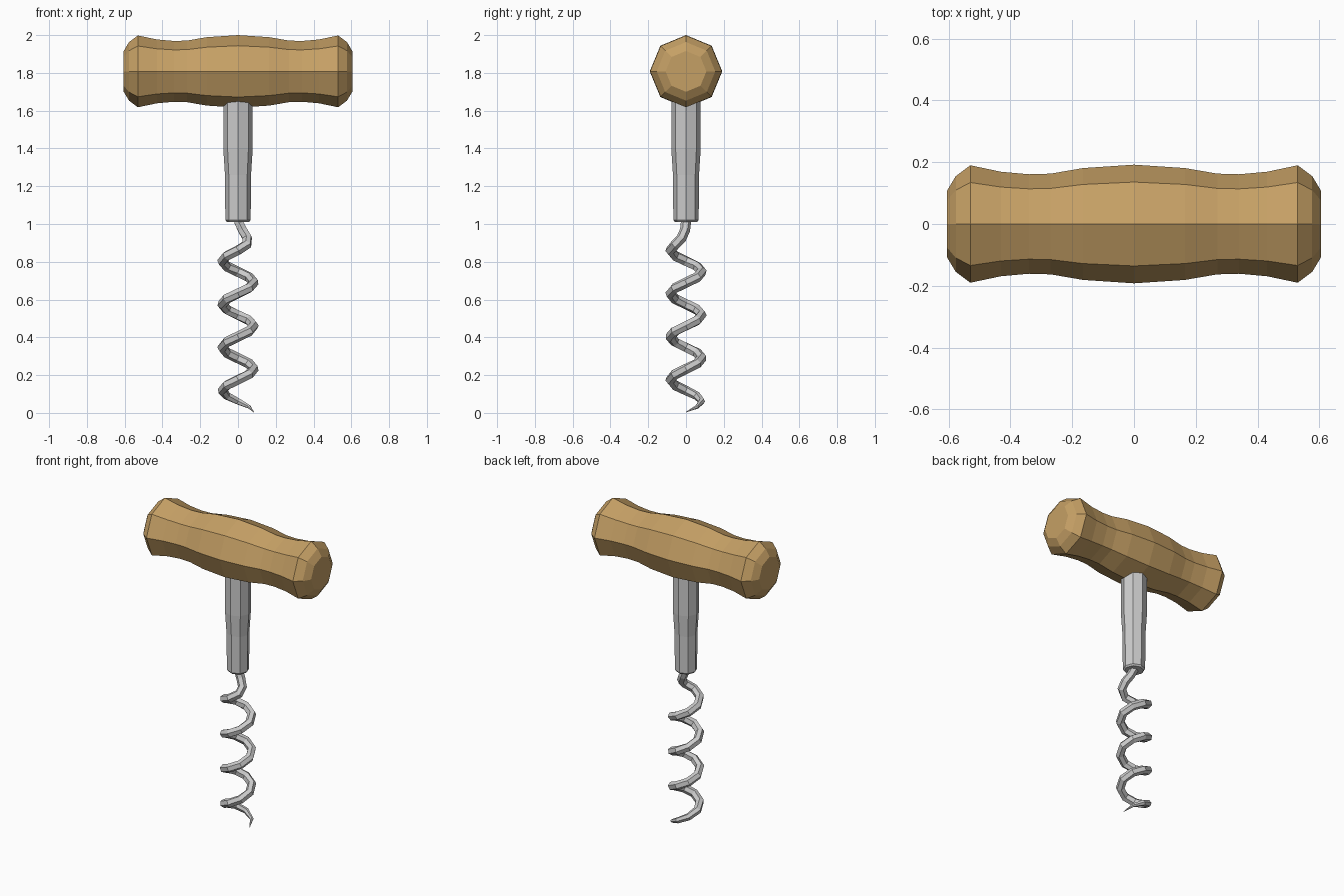
import bpy, bmesh, math
from mathutils import Vector

if "Cube" in bpy.data.objects:
    bpy.data.objects.remove(bpy.data.objects["Cube"])


def sweep(name, stations, sides, ref, caps=True):
    """Loft polygon rings along a path of (point, radius) stations."""
    bm = bmesh.new()
    pts = [Vector(p) for p, r in stations]
    u = Vector(ref)
    rings = []
    for i, (p, r) in enumerate(stations):
        t = (pts[min(i + 1, len(pts) - 1)] - pts[max(i - 1, 0)]).normalized()
        u = (u - t * u.dot(t)).normalized()
        v = t.cross(u)
        angles = [2 * math.pi * k / sides for k in range(sides)]
        rings.append([bm.verts.new(pts[i] + r * (math.cos(a) * u + math.sin(a) * v)) for a in angles])
    for a, b in zip(rings, rings[1:]):
        for k in range(sides):
            n = (k + 1) % sides
            bm.faces.new((a[k], a[n], b[n], b[k]))
    if caps:
        bm.faces.new(rings[0][::-1])
        bm.faces.new(rings[-1])
    me = bpy.data.meshes.new(name)
    bm.to_mesh(me)
    bm.free()
    ob = bpy.data.objects.new(name, me)
    bpy.context.collection.objects.link(ob)
    return ob


# Wooden handle: mirrored half profile, small open hole at each end
half = [(0, .192), (.165, .181), (.27, .163), (.34, .161), (.43, .169),
        (.53, .19), (.577, .155), (.605, .108), (.605, .014)]
profile = [(-x, r) for x, r in half[:0:-1]] + half
handle = sweep("handle", [((x, 0, 1.808), r) for x, r in profile], 8, (0, 0, 1), caps=False)
wood = bpy.data.materials.new("wood")
wood.diffuse_color = (0.56, 0.35, 0.13, 1)
wood.use_nodes = True
wood.node_tree.nodes["Principled BSDF"].inputs["Base Color"].default_value = wood.diffuse_color
handle.data.materials.append(wood)

# Tapered steel shaft
shaft = [(1.01, .058), (1.02, .067), (1.26, .069), (1.40, .078), (1.70, .078)]
sweep("shaft", [((0, 0, z), r) for z, r in shaft], 8, (1, 0, 0))

# Spiral worm: sharp tip, eight segments per turn, then easing into the shaft
taper = [.05, .4, .68, .82, .93]
pitch, radius, wire = .2285, .083, .027
worm = []
for i in range(31):
    a = i * math.pi / 4
    z = .004 + pitch * i / 8
    worm.append(((radius * math.cos(a), radius * math.sin(a), z),
                 wire * (taper[i] if i < len(taper) else 1)))
worm += [((.047, -.056, .892), wire), ((.049, -.024, .925), wire),
         ((.024, -.005, .968), wire), ((.004, 0, 1.01), wire), ((0, 0, 1.05), wire)]
sweep("worm", worm, 6, (0, 0, 1))
